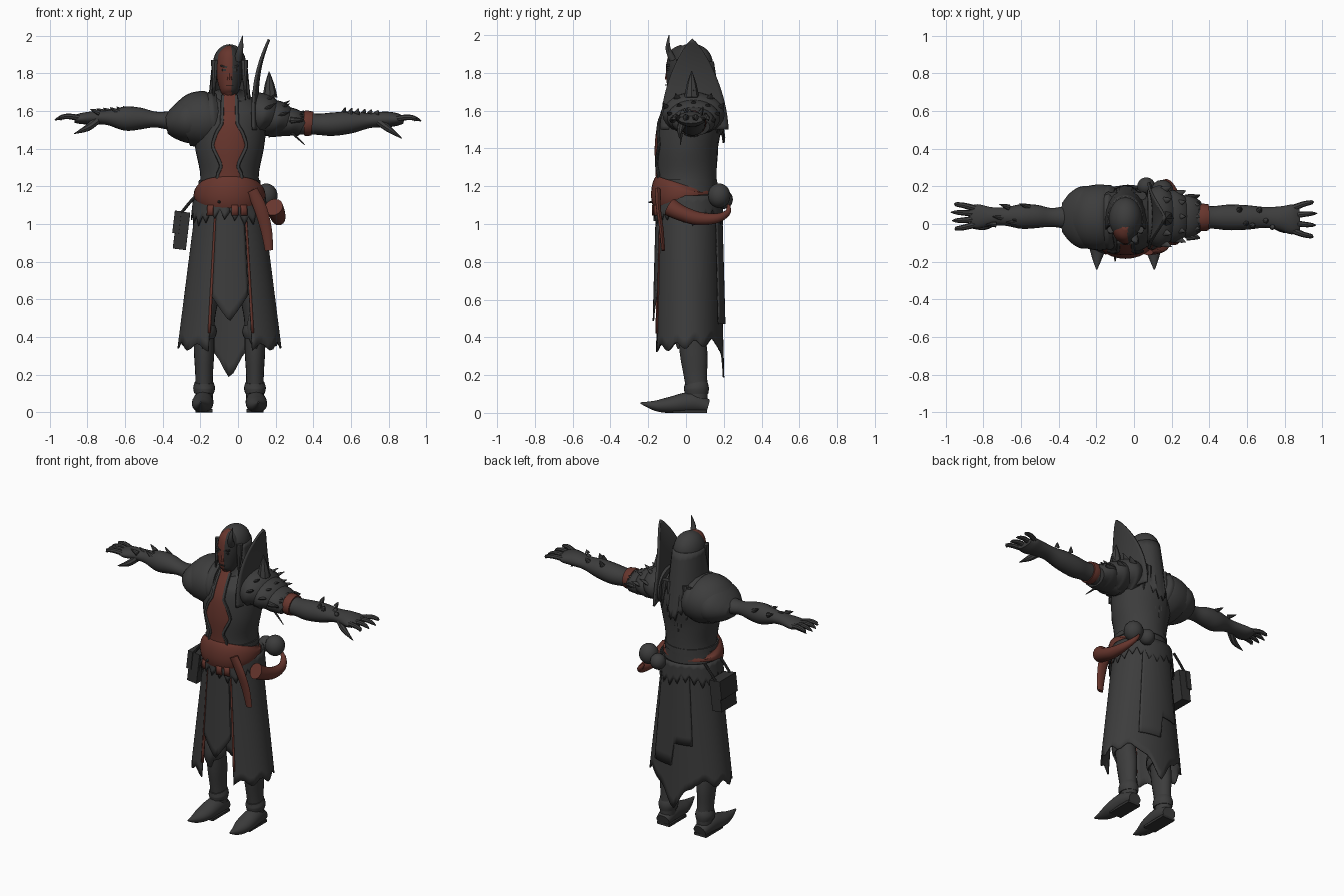
import bpy, bmesh, math, random
from mathutils import Vector
random.seed(4)
X0 = -0.045  # body axis


def material(name, col):
    m = bpy.data.materials.new(name)
    m.diffuse_color = (*col, 1)
    return m


CLOTH = material("charcoal cloth", (0.046, 0.046, 0.046))
DARK = material("dark leather", (0.032, 0.032, 0.032))
RED = material("rust red", (0.135, 0.036, 0.026))


def build(name, verts, faces, mat, thick=0, angle=40):
    me = bpy.data.meshes.new(name)
    me.from_pydata([tuple(v) for v in verts], [], faces)
    bm = bmesh.new()
    bm.from_mesh(me)
    bmesh.ops.remove_doubles(bm, verts=bm.verts, dist=1e-5)
    bmesh.ops.recalc_face_normals(bm, faces=bm.faces)
    bm.to_mesh(me)
    bm.free()
    me.materials.append(mat)
    me.shade_smooth()
    me.set_sharp_from_angle(angle=math.radians(angle))
    ob = bpy.data.objects.new(name, me)
    bpy.context.collection.objects.link(ob)
    if thick:
        s = ob.modifiers.new("thickness", "SOLIDIFY")
        s.thickness, s.offset = thick, 0
    return ob


def spline(rows, k=5):
    """Catmull-Rom through rows of numbers."""
    out = []
    for i in range(len(rows) - 1):
        p = [rows[max(0, min(len(rows) - 1, i + j))] for j in (-1, 0, 1, 2)]
        for s in range(k):
            t = s / k
            out.append([b + 0.5 * t * (c - a + t * (2*a - 5*b + 4*c - d + t * (3*(b - c) + d - a)))
                        for a, b, c, d in zip(*p)])
    return out + [list(rows[-1])]


def tube(name, rows, mat, n=20, k=5):
    """Loft ellipses; each row is x, y, z, width radius, height radius."""
    rows = spline(rows, k)
    pts = [Vector(r[:3]) for r in rows]
    main = pts[-1] - pts[0]
    upright = abs(main.z) > 0.75 * main.length
    verts, faces = [], []
    for i, r in enumerate(rows):
        t = (pts[min(i + 1, len(pts) - 1)] - pts[max(i - 1, 0)]).normalized()
        if upright:
            u = (Vector((1, 0, 0)) - t * t.x).normalized()
            v = t.cross(u)
        else:
            v = (Vector((0, 0, 1)) - t * t.z).normalized()
            u = v.cross(t)
        for j in range(n):
            a = math.tau * j / n
            p = pts[i] + u * math.cos(a) * max(r[3], 0.001) + v * math.sin(a) * max(r[4], 0.001)
            p.z = max(p.z, 0)
            verts.append(p)
    for i in range(len(rows) - 1):
        for j in range(n):
            k2 = (j + 1) % n
            faces.append((i*n + j, i*n + k2, (i + 1)*n + k2, (i + 1)*n + j))
    faces += [tuple(range(n)), tuple(range((len(rows) - 1)*n, len(rows)*n))]
    return build(name, verts, faces, mat)


def grid(name, f, nu, nv, mat, thick=0.008):
    verts = [f(i / nu, j / nv) for j in range(nv + 1) for i in range(nu + 1)]
    w = nu + 1
    faces = [(j*w + i, j*w + i + 1, (j + 1)*w + i + 1, (j + 1)*w + i) for j in range(nv) for i in range(nu)]
    return build(name, verts, faces, mat, thick)


def spike(name, base, tip, r, mat=CLOTH, flat=1.0, n=8):
    b, t = Vector(base), Vector(tip)
    m = b.lerp(t, 0.5)
    return tube(name, [(*b, r, r*flat), (*m, r*0.65, r*0.65*flat), (*t, 0.002, 0.002)], mat, n, 2)


def ball(name, c, r, mat, n=16):
    verts = lambda u, v: (c[0] + r[0]*math.sin(math.pi*v)*math.cos(math.tau*u),
                          c[1] + r[1]*math.sin(math.pi*v)*math.sin(math.tau*u),
                          c[2] + r[2]*math.cos(math.pi*v))
    return grid(name, verts, n, n, mat, 0)


def box(name, c, s, mat, turn=0):
    bpy.ops.mesh.primitive_cube_add(size=1, location=c, rotation=(0, turn, 0))
    ob = bpy.context.object
    ob.name, ob.scale = name, s
    ob.data.materials.append(mat)
    b = ob.modifiers.new("edge", "BEVEL")
    b.width, b.segments = 0.01, 2
    return ob


# torso and neck
T = [(X0, 0.005, 1.10, .175, .16), (X0, 0.005, 1.25, .155, .157), (X0, 0.005, 1.40, .182, .163),
     (X0, 0.02, 1.52, .195, .165), (X0, 0.03, 1.60, .19, .145), (X0, 0.025, 1.67, .12, .10),
     (X0, 0.01, 1.71, .055, .065), (X0, 0.0, 1.80, .045, .05)]
tube("torso", T, CLOTH, 32)


# bare chest strip following the torso
def lerp_at(table, z):
    for a, b in zip(table, table[1:]):
        if a[0] <= z <= b[0]:
            t = (z - a[0]) / (b[0] - a[0])
            return [p + (q - p)*t for p, q in zip(a, b)]
    return table[-1]


TD = [(r[2], r[1], r[3], r[4]) for r in spline(T)]
CHEST = [(1.19, .062), (1.27, .06), (1.31, .04), (1.35, .058), (1.41, .088), (1.48, .07), (1.53, .04), (1.62, .036), (1.72, .034)]


def chest(u, v):
    z = 1.19 + 0.53*v
    _, cy, rx, ry = lerp_at(TD, z)
    x = (2*u - 1) * lerp_at(CHEST, z)[1]
    return (X0 + x, cy - ry*math.sqrt(max(0, 1 - (x/rx)**2)) - 0.005, z)


grid("chest_skin", chest, 12, 40, RED, 0.006)
for s in (-1, 1):  # vest borders
    tube("vest_border", [(*(Vector(chest(0.5 + 0.52*s, v)) - Vector((0, .002, 0))), .01, .008)
                         for v in [i/14 for i in range(14)]], CLOTH, 8, 2)

# head: half red, half dark face
head = tube("head", [(X0, -.055, 1.675, .02, .025), (X0, -.045, 1.70, .045, .055), (X0, -.03, 1.76, .064, .075),
                     (X0, -.02, 1.83, .07, .085), (X0, -.01, 1.90, .06, .075), (X0, 0, 1.94, .02, .03)], RED, 28)
head.data.materials.append(DARK)
for p in head.data.polygons:
    p.material_index = int(p.center.x > X0 + 0.012)
spike("nose", (X0, -.098, 1.765), (X0, -.098, 1.83), .014, RED)
for s in (-1, 1):
    box("eye", (X0 + s*.028, -.095, 1.818), (.026, .014, .01), DARK)
    box("brow", (X0 + s*.03, -.097, 1.837), (.036, .02, .009), DARK, -s*.25)
    ball("ear", (X0 + s*.07, 0, 1.8), (.012, .02, .035), RED if s < 0 else DARK)
box("mouth", (X0, -.106, 1.737), (.04, .01, .005), DARK)
ball("hair_cap", (X0, .03, 1.85), (.088, .112, .105), CLOTH, 24)


def hair(u, v):
    a = math.radians(70 + 220*u)
    z = 1.86 - (0.40 + 0.05*(round(u*24) % 2) - 0.24*abs(2*u - 1))*v
    return (X0 + math.sin(a)*(.087 + .02*v)*-1, .03 - math.cos(a)*(.112 + .06*v), z)


grid("back_hair", hair, 24, 8, CLOTH, .012)
for i in range(7):  # loose locks
    x = X0 - .09 + .03*i
    spike("hair_lock", (x, .15, 1.66), (x + random.uniform(-.02, .02), .165, 1.33 + .05*abs(i - 3)), .022)
for s in (-1, 1):
    spike("side_lock", (X0 + s*.078, -.03, 1.87), (X0 + s*.085, -.05, 1.66), .02)
tube("brow_horn", [(.0, -.07, 1.87, .022, .02), (.012, -.095, 1.93, .016, .014), (.025, -.09, 2.0, .002, .002)], CLOTH, 10)

# rounded shoulder mantle, in overlapping layers
tube("mantle_inner", [(-.07, .035, 1.58, .13, .10), (-.14, .035, 1.56, .17, .145), (-.22, .035, 1.55, .172, .15), (-.29, .035, 1.53, .15, .12)], CLOTH, 28)
tube("mantle_outer", [(-.20, .035, 1.56, .16, .13), (-.28, .035, 1.545, .165, .118), (-.34, .035, 1.535, .13, .085), (-.38, .035, 1.53, .08, .05)], CLOTH, 28)
tube("mantle_trim", [(-.10, .035, 1.565, .155, .13), (-.125, .035, 1.562, .172, .145), (-.15, .035, 1.56, .17, .14)], CLOTH, 28)

# spiked shoulder plates
for i in range(3):
    x, z = .07 + .075*i, 1.585 - .02*i
    a = .165 - .025*i
    tube("shoulder_plate", [(x, .04, z, a*.85, .115 - .018*i), (x + .07, .04, z - .005, a, .11 - .018*i),
                            (x + .125, .04, z - .03, a*.75, .075 - .01*i)], CLOTH, 24)
    for j in range(5):
        t = (j - 2)*.55
        y, h = .04 + a*.85*math.sin(t), z + (.095 - .015*i)*math.cos(t)
        spike("shoulder_spike", (x + .06, y, h - .03), (x + .13, .04 + a*1.1*math.sin(t), h + .03*math.cos(t) - .02*i), .03, CLOTH, .5)
spike("tall_spike", (.17, .03, 1.67), (.165, .03, 1.81), .04)
for i in range(7):
    y = -.07 + .035*i
    spike("fur_tuft", (.28, y, 1.55), (.35, y*1.1, 1.60 - .015*abs(i - 3)), .018)
spike("hanging_quill", (.26, -.02, 1.51), (.355, -.03, 1.42), .009)


# tall curved collar blade
def blade(u, v):
    s = 2*u - 1
    w = .178 * max(0, 1 - v**1.8)**.8
    return (.115 + .05*v**3 - .035*s*s*(1 - v) - .05*math.sin(v*math.pi)*.3, .045 - .012*v + s*w, 1.5 + .48*v)


grid("collar_blade", blade, 16, 24, CLOTH, .014)

# arms and clawed hands
tube("left_arm", [(-.20, .035, 1.55, .075, .07), (-.36, .035, 1.55, .06, .05), (-.44, .035, 1.555, .05, .042), (-.52, .04, 1.56, .062, .058),
                  (-.60, .04, 1.56, .065, .064), (-.69, .04, 1.565, .048, .04), (-.76, .04, 1.565, .05, .035),
                  (-.83, .04, 1.56, .065, .03), (-.87, .04, 1.558, .055, .02)], CLOTH)
tube("right_arm", [(.16, .035, 1.53, .075, .07), (.34, .035, 1.535, .065, .06), (.42, .035, 1.53, .06, .056), (.50, .035, 1.53, .068, .062),
                   (.60, .035, 1.54, .065, .058), (.70, .035, 1.55, .055, .04), (.78, .03, 1.555, .065, .042),
                   (.84, .025, 1.555, .08, .035), (.88, .025, 1.553, .065, .02)], CLOTH)
tube("arm_band", [(.35, .035, 1.535, .072, .066), (.37, .035, 1.535, .073, .067), (.395, .035, 1.533, .07, .064)], RED)
for s, z, cy, spread in ((-1, 1.56, .04, .04), (1, 1.555, .025, .056)):
    for i in range(4):
        y = (i - 1.5)*spread*.8
        tip = .985 - .03*abs(i - 1.6)
        tube("finger", [(s*.83, cy + y*.8, z, .018, .017), (s*.90, cy + y*1.2, z + .012, .015, .015),
                        (s*.945, cy + y*1.35, z + .004, .011, .011), (s*tip, cy + y*1.4, z - .008, .002, .002)], CLOTH, 8, 3)
    tube("thumb", [(s*.75, cy - .03, z - .01, .022, .022), (s*.80, cy - .055, z - .05, .018, .018), (s*.87, cy - .06, z - .09 - .01*s, .002, .002)], CLOTH, 8, 3)
    for i in range(6):
        x = .56 + .035*i
        y = cy + .05*math.cos(i*2)
        spike("forearm_quill", (s*x, y, z + .03), (s*(x - .02*s + .03), y*1.2, z + .065 - .003*i), .016)


# long split skirt
def shell(a0, a1, top, hem, off=0.0):
    def f(u, v):
        a = a0 + (a1 - a0)*u
        z = top + (hem(a) - top)*v
        t = (1.16 - z)/.8
        r = math.radians(a)
        return (X0 - math.sin(r)*(.168 + .102*t + off), .012 - math.cos(r)*(.160 + .022*t + off), z)
    return f


def tail(a):
    return .36 - .02*math.cos(math.radians(a)) + .02*math.sin(a*.2) - .18*max(0, 1 - abs(a - 180)/32)


grid("skirt", shell(24, 334, 1.14, tail), 60, 16, CLOTH)
grid("front_tabard", shell(-24, 22, 1.14, lambda a: .48 + .006*abs(a), .006), 12, 12, CLOTH)
grid("back_panel", shell(150, 214, 1.14, lambda a: .62 - .15*(a > 180), .014), 16, 10, CLOTH)
for a in (24.5, -27):  # red lining at the front slits
    grid("slit_lining", shell(a - 2, a + 1, 1.10, lambda _: .42, .002), 2, 10, RED, .012)
grid("ragged_apron", shell(0, 360, 1.15, lambda a: 1.06 - .05*(round(a/7.5) % 2) + .02*math.sin(a*.09), .018), 48, 4, CLOTH)
for a in (-22, -8, 30):
    grid("red_patch", shell(a - 5, a + 5, 1.10, lambda _: 1.045, .026), 3, 2, RED)

# belt, sash and knotted strap
tube("belt", [(X0, -.008, 1.13, .18, .166), (X0, -.012, 1.145, .19, .172), (X0, -.012, 1.18, .186, .17), (X0, -.005, 1.205, .165, .16)], RED, 32)
tube("sash_tail", [(.075, -.15, 1.18, .03, .016), (.12, -.145, 1.08, .034, .013), (.15, -.13, .97, .03, .012), (.165, -.12, .86, .022, .01)], RED, 10)
tube("waist_trim", [(X0, .003, 1.205, .165, .163), (X0, .003, 1.235, .163, .162)], CLOTH, 32)
tube("drinking_horn", [(.19, -.085, 1.09, .05, .05), (.205, -.03, 1.06, .045, .042), (.215, .06, 1.03, .037, .036),
                       (.21, .16, 1.03, .026, .026), (.18, .22, 1.06, .016, .016), (.15, .225, 1.10, .008, .008)], RED, 16)
ball("large_flask", (.15, .175, 1.15), (.06, .06, .065), CLOTH)
ball("small_flask", (.065, .20, 1.13), (.048, .048, .05), CLOTH)
spike("belt_pin", (-.1, -.15, 1.12), (-.1, -.20, 1.115), .012)

# satchel on the hip
box("satchel", (-.30, .04, .965), (.07, .16, .20), DARK, .12)
box("satchel_flap", (-.325, .04, 1.01), (.035, .17, .12), DARK, .12)
for y in (-.035, .115):
    tube("satchel_strap", [(-.215, y, 1.16, .008, .008), (-.26, y, 1.11, .008, .008), (-.30, y, 1.06, .008, .008)], DARK, 8, 2)

# legs and pointed boots
for s, x in ((-1, -.18), (1, .09)):
    tube("leg", [(x - s*.04, .01, 1.0, .08, .09), (x - s*.02, .01, .7, .075, .085), (x, .02, .5, .058, .07), (x, .04, .32, .054, .073),
                 (x, .05, .2, .047, .062), (x, .06, .10, .047, .055), (x, .06, .04, .045, .05)], CLOTH)
    tube("knee_cuff", [(x, .02, .40, .06, .075), (x, .015, .43, .068, .082), (x, .015, .46, .06, .075)], CLOTH)
    tube("knee_plate", [(x, -.035, .34, .01, .01), (x, -.045, .42, .04, .025), (x, -.045, .5, .035, .02), (x, -.04, .56, .005, .005)], CLOTH, 12)
    tube("boot_cuff", [(x, .055, .10, .052, .062), (x, .055, .13, .058, .066), (x, .05, .16, .05, .06)], CLOTH)
    tube("boot_foot", [(x, .115, .035, .045, .036), (x + s*.005, .03, .055, .055, .055), (x + s*.01, -.08, .042, .055, .044),
                       (x + s*.015, -.16, .038, .034, .028), (x + s*.018, -.24, .052, .004, .004)], CLOTH)
    box("boot_sole", (x, .02, .008), (.09, .18, .016), DARK)
